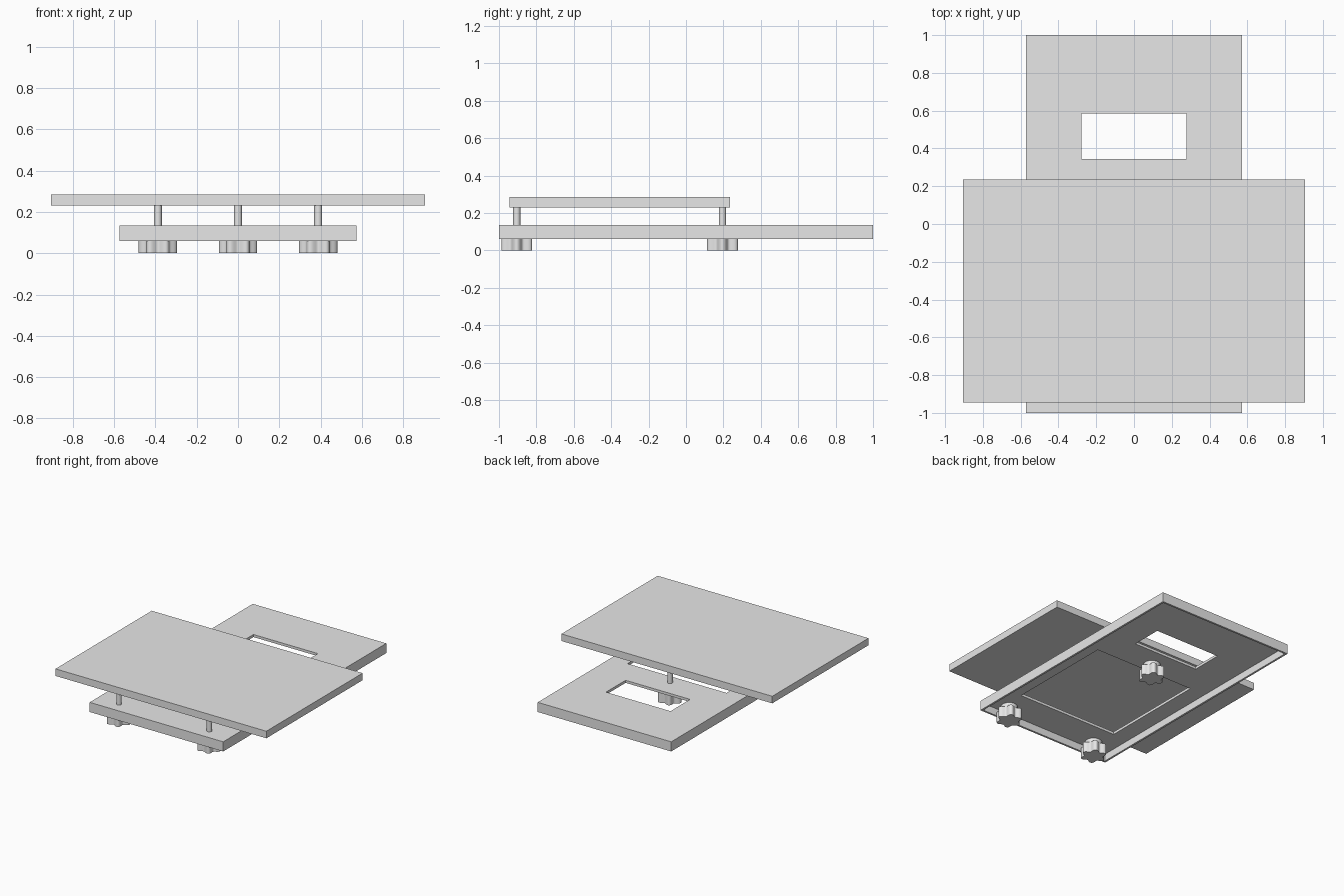
import bpy, bmesh, math

if "Cube" in bpy.data.objects:
    bpy.data.objects.remove(bpy.data.objects["Cube"], do_unlink=True)

GREY = (0.8, 0.8, 0.8, 1)
mat = bpy.data.materials.new("light_grey")
mat.use_nodes = True
mat.diffuse_color = GREY
mat.node_tree.nodes["Principled BSDF"].inputs["Base Color"].default_value = GREY


def finish(bm, name, smooth=False):
    bmesh.ops.recalc_face_normals(bm, faces=bm.faces)
    mesh = bpy.data.meshes.new(name)
    bm.to_mesh(mesh)
    bm.free()
    mesh.materials.append(mat)
    obj = bpy.data.objects.new(name, mesh)
    bpy.context.collection.objects.link(obj)
    if smooth:
        bpy.ops.object.select_all(action='DESELECT')
        obj.select_set(True)
        bpy.context.view_layer.objects.active = obj
        bpy.ops.object.shade_smooth_by_angle(angle=math.radians(35))
    return obj


def extrude_up(bm, faces, height):
    geom = bmesh.ops.extrude_face_region(bm, geom=faces, use_keep_orig=True)["geom"]
    verts = [g for g in geom if isinstance(g, bmesh.types.BMVert)]
    bmesh.ops.translate(bm, verts=verts, vec=(0, 0, height))


def slab(name, half_x, y0, y1, z0, z1, holes=()):
    """Flat slab with centred rectangular holes given as (half_x, y0, y1)."""
    xs = sorted({s * h for s in (-1, 1) for h in [half_x] + [o[0] for o in holes]})
    ys = sorted({y0, y1} | {v for o in holes for v in o[1:]})
    bm = bmesh.new()
    grid = [[bm.verts.new((x, y, z0)) for y in ys] for x in xs]
    for i in range(len(xs) - 1):
        for j in range(len(ys) - 1):
            cx, cy = (xs[i] + xs[i + 1]) / 2, (ys[j] + ys[j + 1]) / 2
            if any(abs(cx) < h and a < cy < b for h, a, b in holes):
                continue
            bm.faces.new((grid[i][j], grid[i + 1][j], grid[i + 1][j + 1], grid[i][j + 1]))
    bmesh.ops.delete(bm, geom=[v for v in bm.verts if not v.link_faces], context='VERTS')
    extrude_up(bm, bm.faces[:], z1 - z0)
    return finish(bm, name)


def column(name, x, y, z0, z1, radius, lobe=0.0, sides=32):
    """Upright prism; lobe adds six rounded lobes to its outline."""
    bm = bmesh.new()
    ring = []
    for k in range(sides):
        a = math.tau * k / sides
        r = radius + lobe * math.cos(6 * a)
        ring.append(bm.verts.new((x + r * math.cos(a), y + r * math.sin(a), z0)))
    extrude_up(bm, [bm.faces.new(ring)], z1 - z0)
    return finish(bm, name, smooth=True)


# Upper platform
slab("upper_plate", 0.905, -0.945, 0.235, 0.23, 0.285)

# Lower tray: deck with a small window and a large opening, and a thin skirt
WALL = 0.015
inner = 0.573 - WALL
slab("base_deck", inner, -1 + WALL, 1 - WALL, 0.115, 0.135,
     holes=[(0.277, 0.345, 0.585), (0.425, -0.73, 0.11)])
slab("base_skirt", 0.573, -1, 1, 0.06, 0.135, holes=[(inner, -1 + WALL, 1 - WALL)])

# Three levelling screws with lobed knobs
for label, x, y in (("right", -0.388, -0.905), ("left", 0.388, -0.905), ("back", 0, 0.195)):
    column(label + "_knob", x, y, 0, 0.08, 0.079, lobe=0.0135, sides=72)
    column(label + "_collar", x, y, 0.08, 0.115, 0.06)
    column(label + "_post", x, y, 0.115, 0.23, 0.019)
